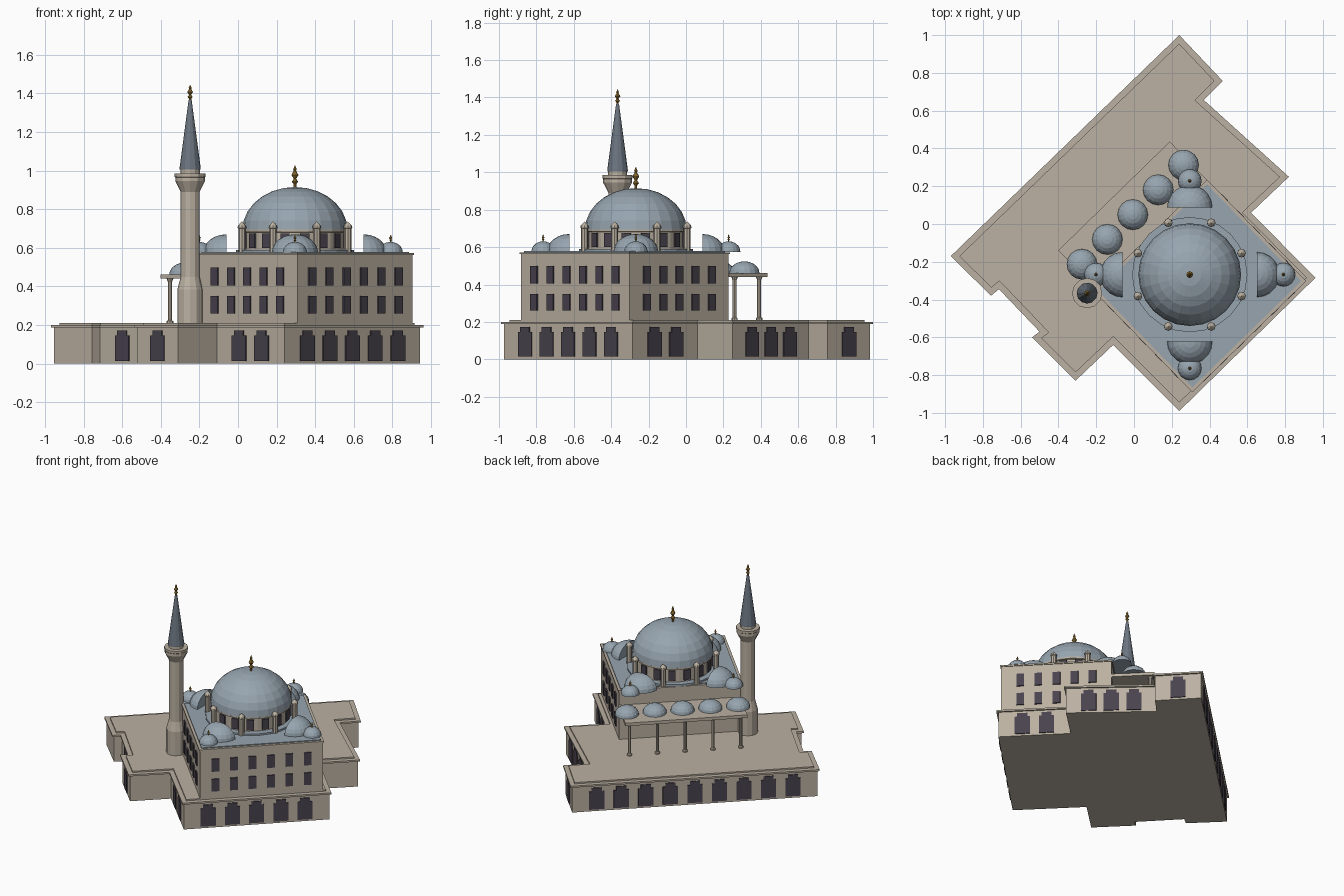
import bpy, bmesh, math
from mathutils import Matrix, Vector

if "Cube" in bpy.data.objects:
    bpy.data.objects.remove(bpy.data.objects["Cube"])

def mat(name, c):
    m = bpy.data.materials.new(name)
    m.diffuse_color = (*c, 1)
    m.use_nodes = True
    m.node_tree.nodes["Principled BSDF"].inputs["Base Color"].default_value = m.diffuse_color
    return m

STONE = mat("warm_stone", (0.50, 0.44, 0.36))
LEAD = mat("lead_blue", (0.31, 0.375, 0.43))
SPIRE = mat("dark_slate", (0.15, 0.18, 0.22))
GLASS = mat("dark_window", (0.065, 0.055, 0.075))
GOLD = mat("old_gold", (0.36, 0.21, 0.04))

ROT = Matrix.Rotation(math.radians(44.3), 4, 'Z')   # building axes
C = Vector((0.295, -0.268, 0))                      # main dome centre

def finish(bm, name, material):
    bmesh.ops.recalc_face_normals(bm, faces=bm.faces)
    me = bpy.data.meshes.new(name)
    bm.to_mesh(me)
    bm.free()
    me.materials.append(material)
    ob = bpy.data.objects.new(name, me)
    bpy.context.collection.objects.link(ob)
    return ob

def add_box(bm, lo, hi, m=Matrix()):
    lo, hi = Vector(lo), Vector(hi)
    bmesh.ops.create_cube(bm, size=1, matrix=m @ Matrix.Translation((lo + hi) / 2)
                          @ Matrix.Diagonal((*(hi - lo), 1)))

def add_prism(bm, pts, z0, z1):
    a = [bm.verts.new((x, y, z0)) for x, y in pts]
    b = [bm.verts.new((x, y, z1)) for x, y in pts]
    bm.faces.new(a)
    bm.faces.new(b)
    for i in range(len(pts)):
        j = (i + 1) % len(pts)
        bm.faces.new((a[i], a[j], b[j], b[i]))

def add_lathe(bm, profile, at, n=16, a0=0.0, sweep=math.tau):
    """Spin (radius, z) points; a partial sweep gets a flat closing face."""
    full = sweep > 6.28
    steps = n if full else n + 1
    rings = []
    for r, z in profile:
        if r < 1e-5:
            rings.append([bm.verts.new((at[0], at[1], z))] * steps)
        else:
            rings.append([bm.verts.new((at[0] + r * math.cos(a0 + sweep * i / n),
                                        at[1] + r * math.sin(a0 + sweep * i / n), z))
                          for i in range(steps)])
    for p, q in zip(rings, rings[1:]):
        for i in range(n):
            j = (i + 1) % steps
            f = list(dict.fromkeys((p[i], p[j], q[j], q[i])))
            if len(f) > 2:
                bm.faces.new(f)
    for ring in (rings[0], rings[-1]):
        if len(set(ring)) > 2:
            bm.faces.new(ring)
    if not full:
        side = [r[0] for r in rings] + [r[-1] for r in reversed(rings)]
        bm.faces.new(list(dict.fromkeys(side)))

def dome(r, h, z, k=6):
    return [(r * math.cos(math.pi / 2 * i / k) if i < k else 0,
             z + h * math.sin(math.pi / 2 * i / k)) for i in range(k + 1)]

def finial(r, z, h):
    return [(r * .4, z), (r * .4, z + h * .2), (r * .9, z + h * .3), (r * .35, z + h * .42),
            (r, z + h * .58), (r * .35, z + h * .75), (r * .5, z + h * .82), (0, z + h)]

def lathe(name, profile, at, material, n=16, **kw):
    bm = bmesh.new()
    add_lathe(bm, profile, at, n, **kw)
    return finish(bm, name, material)

# Stepped platform outline, with the number of windows on each wall
outline = [(.24, -.99), (.96, -.285), (.62, .06), (.82, .25), (.37, .656), (.47, .757),
           (.24, 1.0), (-.97, -.17), (-.757, -.38), (-.715, -.345), (-.50, -.57),
           (-.54, -.60), (-.31, -.83), (-.11, -.64)]
counts = [5, 2, 0, 3, 0, 1, 9, 0, 0, 1, 0, 1, 0, 2]

def inset(pts, d):
    out = []
    for i in range(len(pts)):
        p0, p1, p2 = (Vector(pts[(i + k) % len(pts)]) for k in (-1, 0, 1))
        a, b = (p1 - p0).normalized(), (p2 - p1).normalized()
        n1, n2 = Vector((-a.y, a.x)), Vector((-b.y, b.x))
        out.append(tuple(p1 + (n1 + n2) * d / (1 + n1.dot(n2))))
    return out

wall = inset(outline, .012)
for name, pts, z0, z1 in (("platform_wall", wall, 0, .188),
                          ("platform_cornice", outline, .188, .2),
                          ("platform_terrace", inset(outline, .032), .2, .21)):
    bm = bmesh.new()
    add_prism(bm, pts, z0, z1)
    finish(bm, name, STONE)

# Platform windows: wide pane with a narrower head
bm = bmesh.new()
for i, n in enumerate(counts):
    a, b = Vector(wall[i]), Vector(wall[(i + 1) % len(wall)])
    ang = math.atan2(b.y - a.y, b.x - a.x)
    for k in range(n):
        p = a.lerp(b, (k + 1) / (n + 1))
        m = Matrix.Translation((p.x, p.y, 0)) @ Matrix.Rotation(ang, 4, 'Z')
        add_box(bm, (-.051, -.006, .014), (.051, .003, .145), m)
        add_box(bm, (-.034, -.006, .145), (.034, .003, .172), m)
finish(bm, "platform_windows", GLASS)

# Prayer hall block, cornice and lead roof
T0, T1, S0, S1 = -.395, .435, -.847, -.108
for name, g, z0, z1, material in (("hall_wall", 0, .21, .562, STONE),
                                  ("hall_cornice", .006, .562, .572, STONE),
                                  ("hall_roof", -.012, .572, .578, LEAD)):
    bm = bmesh.new()
    add_box(bm, (T0 - g, S0 - g, z0), (T1 + g, S1 + g, z1), ROT)
    finish(bm, name, material)

# Hall windows: two rows on the three open sides
bm = bmesh.new()
for z0, z1 in ((.26, .35), (.405, .498)):
    for k in range(6):
        t = .02 + (k - 2.5) * .125
        add_box(bm, (t - .026, S0 - .008, z0), (t + .026, S0 + .001, z1), ROT)
    for k in range(5):
        s = -.477 + (k - 2) * .121
        add_box(bm, (T0 - .008, s - .026, z0), (T0 + .001, s + .026, z1), ROT)
        add_box(bm, (T1 - .001, s - .026, z0), (T1 + .008, s + .026, z1), ROT)
finish(bm, "hall_windows", GLASS)

# Main dome on its drum
lathe("drum_base", [(.305, .576), (.305, .59)], C, LEAD, 24)
lathe("drum", [(.262, .58), (.262, .68), (.272, .683), (.272, .695)], C, STONE, 24)
lathe("main_dome", dome(.272, .222, .693, 7), C, LEAD, 24)
lathe("main_finial", finial(.018, .905, .125), C, GOLD, 8)

bm = bmesh.new()
for k in range(16):
    m = Matrix.Translation(C) @ Matrix.Rotation(math.tau * (k + .5) / 16, 4, 'Z')
    add_box(bm, (.26, -.024, .6), (.269, .024, .675), m)
finish(bm, "drum_windows", GLASS)

bm = bmesh.new()
for k in range(8):
    a = math.tau * (k + .5) / 8
    add_lathe(bm, [(.019, .576), (.019, .7), (.023, .703), (.021, .715), (0, .737)],
              C + Vector((math.cos(a), math.sin(a), 0)) * .297, 8)
finish(bm, "drum_buttresses", STONE)

# Half domes and small corner domes on four sides
halves, smalls, tips = bmesh.new(), bmesh.new(), bmesh.new()
for k in range(4):
    a = k * math.pi / 2
    d = Vector((math.cos(a), math.sin(a), 0))
    add_lathe(halves, dome(.12, .095, .575), C + d * .355, 10, a0=a - math.pi / 2, sweep=math.pi)
    add_lathe(smalls, dome(.063, .056, .575, 5), C + d * .496, 16)
    add_lathe(tips, finial(.009, .628, .04), C + d * .496, 6)
finish(halves, "half_domes", LEAD)
finish(smalls, "corner_domes", LEAD)
finish(tips, "corner_finials", GOLD)

# Entrance portico: slab, columns and five domes
bm = bmesh.new()
add_box(bm, (-.385, S1, .44), (.44, .18, .462), ROT)
finish(bm, "portico_roof", STONE)
cols, caps = bmesh.new(), bmesh.new()
for k in range(5):
    t = -.346 + k * .188
    add_lathe(cols, [(.017, .21), (.017, .22), (.011, .225), (.011, .425), (.018, .44)],
              ROT @ Vector((t, .15, 0)), 8)
    add_lathe(caps, dome(.081, .064, .46, 5), ROT @ Vector((t, .04, 0)), 16)
finish(cols, "portico_columns", STONE)
finish(caps, "portico_domes", LEAD)

# Minaret
M = (-.248, -.366)
lathe("minaret_shaft", [(.066, .21), (.066, .385), (.049, .45), (.049, .89), (.077, .945),
                        (.077, .965), (.08, .968), (.08, .985), (.05, .985), (.05, 1.008)], M, STONE, 12)
lathe("minaret_spire", [(.055, 1.005), (.055, 1.012), (.008, 1.365)], M, SPIRE, 12)
lathe("minaret_finial", finial(.015, 1.355, .09), M, GOLD, 8)
